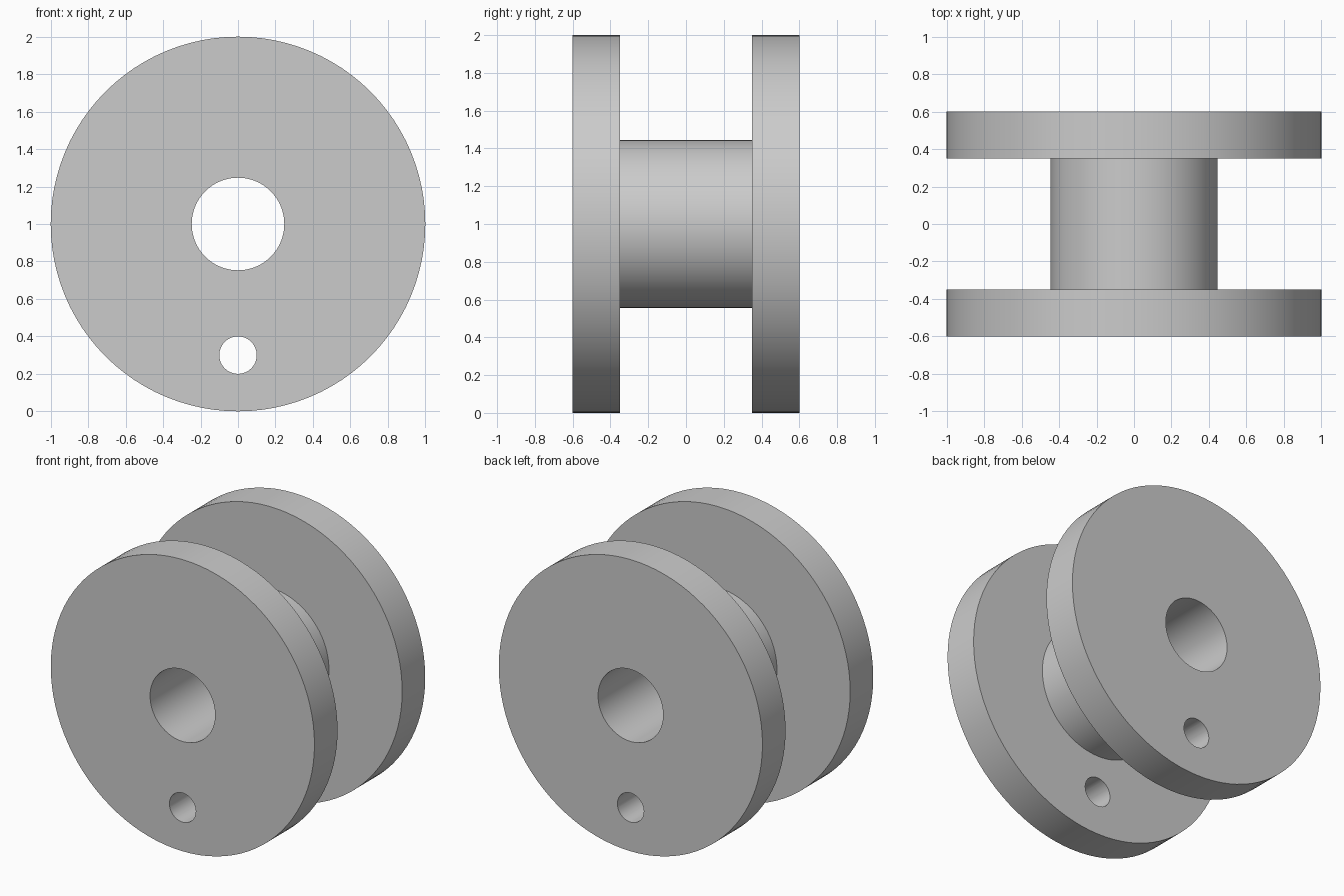
import bpy
import bmesh
import math
from mathutils import Vector, Matrix

cube = bpy.data.objects.get("Cube")
if cube:
    bpy.data.objects.remove(cube, do_unlink=True)

SEGMENTS = 96
AXIS_Z = 1.0
RIM, HUB, BORE = 1.0, 0.445, 0.247      # radii
OUTER, INNER = 0.6, 0.35                # flange faces along y
HOLE_RADIUS, HOLE_Z = 0.1, 0.3

grey = bpy.data.materials.new("plain grey")
grey.use_nodes = True
colour = (0.6, 0.6, 0.6, 1.0)
grey.diffuse_color = colour
grey.node_tree.nodes["Principled BSDF"].inputs["Base Color"].default_value = colour


def make_object(name, bm):
    mesh = bpy.data.meshes.new(name)
    bm.to_mesh(mesh)
    bm.free()
    mesh.materials.append(grey)
    obj = bpy.data.objects.new(name, mesh)
    bpy.context.collection.objects.link(obj)
    return obj


# Spool: two flanges, hub and open bore, turned around the y axis
half = [(BORE, -OUTER), (RIM, -OUTER), (RIM, -INNER), (HUB, -INNER)]
profile = half + [(r, -y) for r, y in reversed(half)]
bm = bmesh.new()
verts = [bm.verts.new((0, y, AXIS_Z + r)) for r, y in profile]
edges = [bm.edges.new((v, verts[i - 1])) for i, v in enumerate(verts)]
bmesh.ops.spin(bm, geom=verts + edges, cent=Vector((0, 0, AXIS_Z)),
               axis=Vector((0, 1, 0)), angle=math.tau, steps=SEGMENTS)
bmesh.ops.remove_doubles(bm, verts=bm.verts[:], dist=0.0001)
bmesh.ops.recalc_face_normals(bm, faces=bm.faces[:])
spool = make_object("spool", bm)

# Small hole drilled through both flanges, below the hub
bm = bmesh.new()
bmesh.ops.create_cone(bm, cap_ends=True, segments=48, radius1=HOLE_RADIUS,
                      radius2=HOLE_RADIUS, depth=OUTER * 3,
                      matrix=Matrix.Translation((0, 0, HOLE_Z))
                      @ Matrix.Rotation(math.pi / 2, 4, "X"))
drill = make_object("drill_cutter", bm)
drill.hide_render = True

cut = spool.modifiers.new("flange holes", "BOOLEAN")
cut.operation = "DIFFERENCE"
cut.solver = "EXACT"
cut.object = drill

bpy.ops.object.select_all(action="DESELECT")
spool.select_set(True)
bpy.context.view_layer.objects.active = spool
bpy.ops.object.modifier_apply(modifier=cut.name)
bpy.data.objects.remove(drill, do_unlink=True)

# Smooth round walls, crisp rims
bpy.ops.object.shade_smooth_by_angle(angle=math.radians(30))
